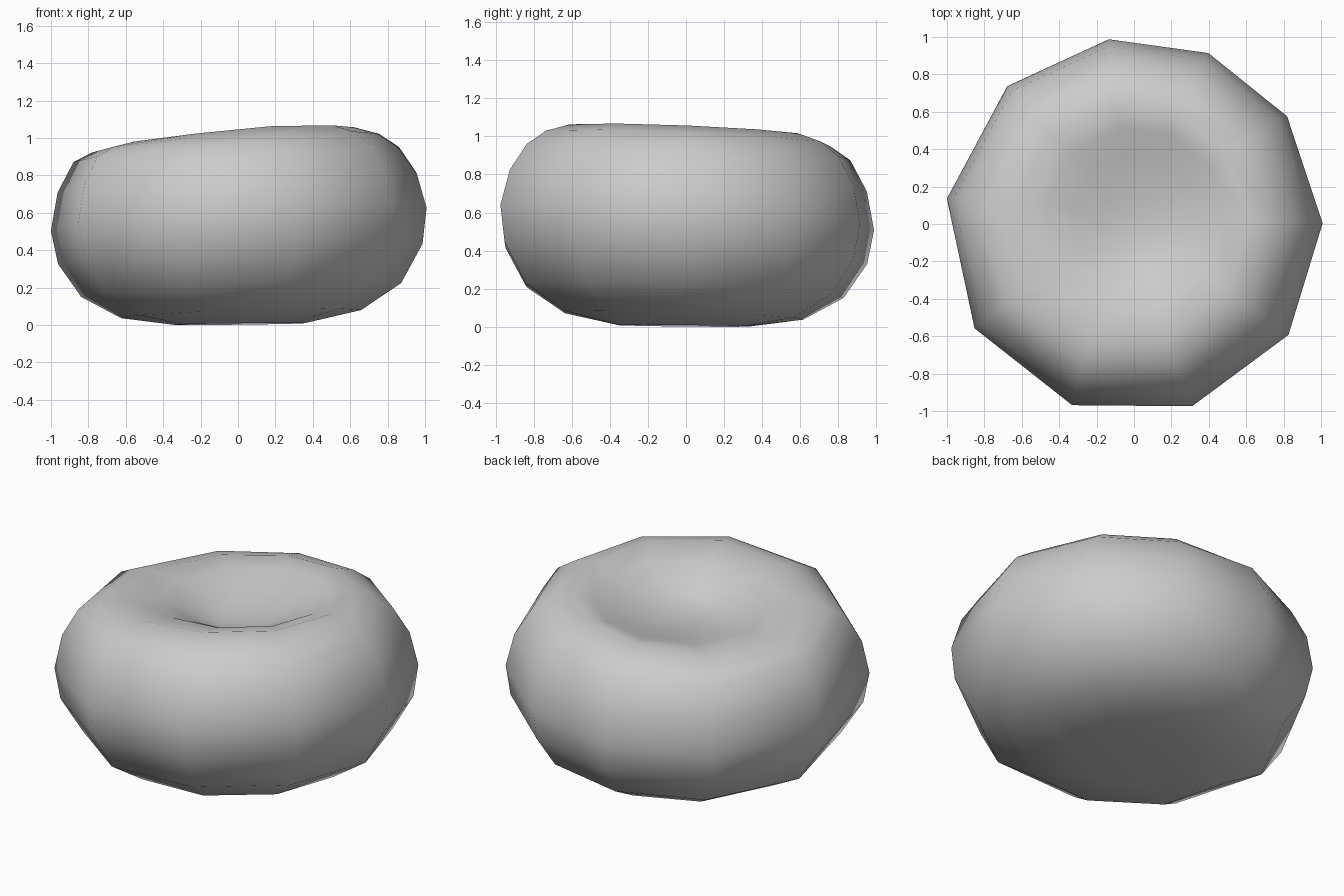
import bpy, bmesh
from math import radians, sin, cos

cube = bpy.data.objects.get("Cube")
if cube:
    bpy.data.objects.remove(cube)

# Single matte colour
grey = bpy.data.materials.new("plain grey")
grey.use_nodes = True
grey.diffuse_color = (0.6, 0.6, 0.6, 1)
grey.node_tree.nodes["Principled BSDF"].inputs["Base Color"].default_value = grey.diffuse_color

# Uneven ten-sided plan
ANGLES = [1, 35.7, 66.7, 97.6, 132, 171.5, 212.6, 251, 288, 325]
# Outer section from base to rim: radius, height, lean
OUTER = [(.35, .016, .2), (.645, .07, .55), (.86, .2, .7), (.98, .395, .9), (1.01, .58, 1),
         (.965, .775, .9), (.875, .925, .75), (.77, 1.0, .75), (.64, 1.04, .75)]
# Dimple section from rim to pit: radius, height, offset to the back
DIMPLE = [(.48, 1.0, .04), (.34, .94, .03), (.21, .895, -.02), (.10, .875, -.04)]
BASE_Z, PIT_Y, PIT_Z = .045, -.04, .87
DIMPLE_X, DIMPLE_LEAN = .02, .75


def place(x, y, z, lean):
    """Lean a point to the back right, and let the rim sag on the right side."""
    sag = .6 * max(0, z - .95) * min(0, x - .2)
    high = (z - .55) * lean
    return (x - .05 * high, y + .04 * high - .015,
            z + sag + lean * (.058 * x - .055 * y))


bm = bmesh.new()


def add_ring(r, z, lean, dx=0, dy=0):
    return [bm.verts.new(place(r * cos(radians(a)) + dx, r * sin(radians(a)) + dy, z, lean))
            for a in ANGLES]


rings = [add_ring(r, z, lean) for r, z, lean in OUTER]
rings += [add_ring(r, z, DIMPLE_LEAN, DIMPLE_X, dy) for r, z, dy in DIMPLE]

# Skin the rings and close both ends with fans
n = len(ANGLES)
for low, high in zip(rings, rings[1:]):
    for k in range(n):
        j = (k + 1) % n
        bm.faces.new((low[k], low[j], high[j], high[k]))
base = bm.verts.new(place(0, 0, BASE_Z, 0))
pit = bm.verts.new(place(DIMPLE_X, PIT_Y, PIT_Z, DIMPLE_LEAN))
for k in range(n):
    j = (k + 1) % n
    bm.faces.new((rings[0][j], rings[0][k], base))
    bm.faces.new((rings[-1][k], rings[-1][j], pit))

# Rest the cushion on the ground
bmesh.ops.translate(bm, verts=bm.verts, vec=(0, 0, -min(v.co.z for v in bm.verts)))
bmesh.ops.recalc_face_normals(bm, faces=bm.faces)
for f in bm.faces:
    f.smooth = True

mesh = bpy.data.meshes.new("dimpled_cushion")
bm.to_mesh(mesh)
bm.free()
mesh.materials.append(grey)
cushion = bpy.data.objects.new("dimpled_cushion", mesh)
bpy.context.scene.collection.objects.link(cushion)
